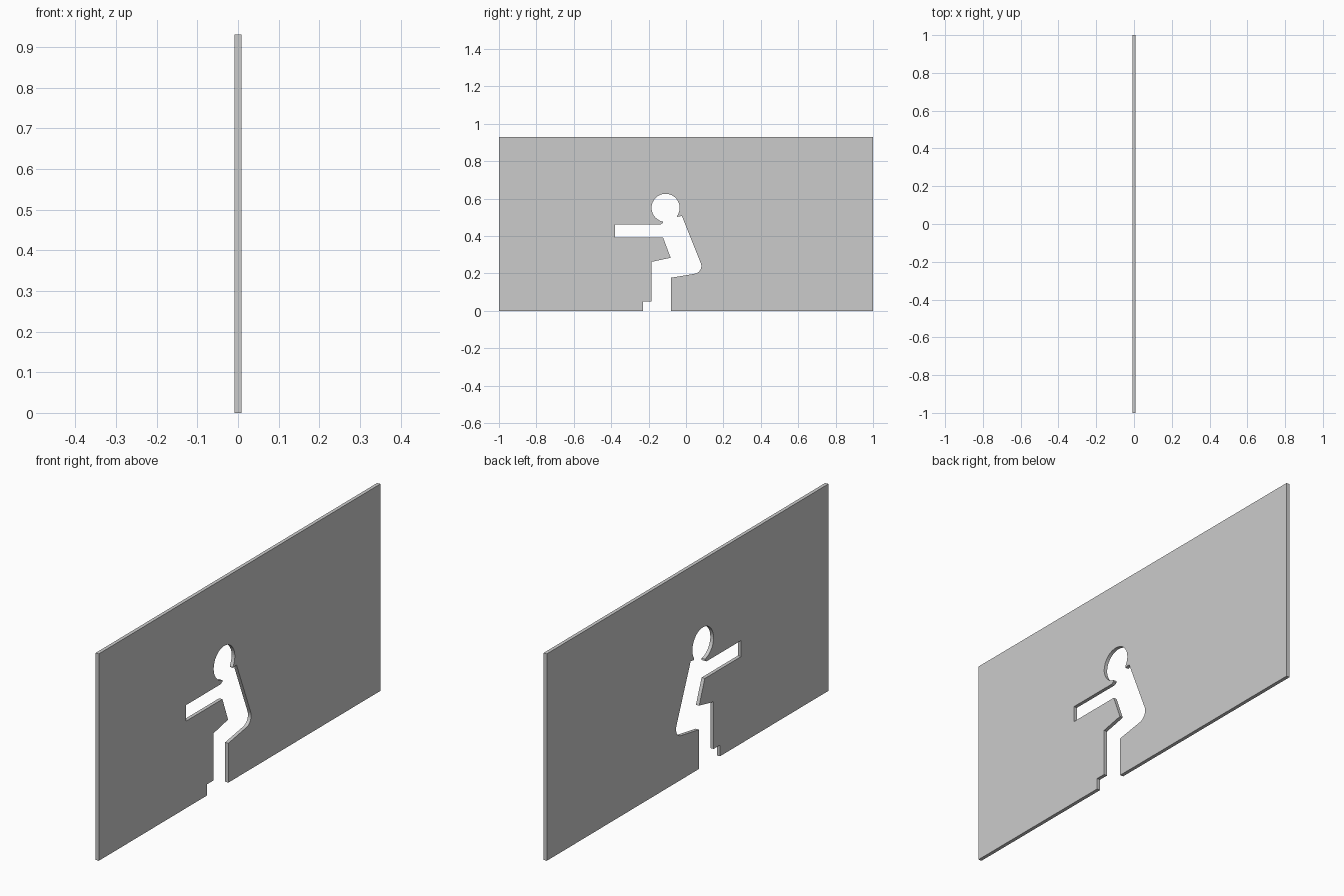
import bpy, bmesh
from math import radians, cos, sin

if "Cube" in bpy.data.objects:
    bpy.data.objects.remove(bpy.data.objects["Cube"])

HALF_THICK = 0.008
HEIGHT = 0.93


def arc(cy, cz, r, start, end, steps):
    """Points along a circular arc in the YZ plane, angles in degrees."""
    angles = [radians(start + (end - start) * i / steps) for i in range(steps + 1)]
    return [(cy + r * cos(a), cz + r * sin(a)) for a in angles]


# Figure outline, from the toe up the front, round the head and down the back
foot_and_shin = [(-0.23, 0), (-0.23, 0.05), (-0.185, 0.05), (-0.185, 0.262)]
lap_and_chest = [(-0.082, 0.284), (-0.122, 0.391)]
arm = [(-0.38, 0.391), (-0.38, 0.463), (-0.135, 0.463), (-0.122, 0.47)]
head = arc(-0.109, 0.551, 0.075, -101, -394, 40)
shoulder = [(-0.047, 0.503), (-0.022, 0.507)]
hip = arc(0.040, 0.240, 0.042, 22, -80, 10)
back_of_leg = [(-0.08, 0.177), (-0.08, 0)]
figure = foot_and_shin + lap_and_chest + arm + head + shoulder + hip + back_of_leg

# Panel outline, with the figure opening onto the bottom edge
outline = [(-1, 0)] + figure + [(1, 0), (1, HEIGHT), (-1, HEIGHT)]

# Extrude the profile into a thin panel
bm = bmesh.new()
face = bm.faces.new([bm.verts.new((-HALF_THICK, y, z)) for y, z in outline])
ext = bmesh.ops.extrude_face_region(bm, geom=[face], use_keep_orig=True)
verts = [g for g in ext["geom"] if isinstance(g, bmesh.types.BMVert)]
bmesh.ops.translate(bm, verts=verts, vec=(2 * HALF_THICK, 0, 0))
bmesh.ops.recalc_face_normals(bm, faces=bm.faces)
mesh = bpy.data.meshes.new("cutout_panel")
bm.to_mesh(mesh)
bm.free()
panel = bpy.data.objects.new("cutout_panel", mesh)
bpy.context.collection.objects.link(panel)
